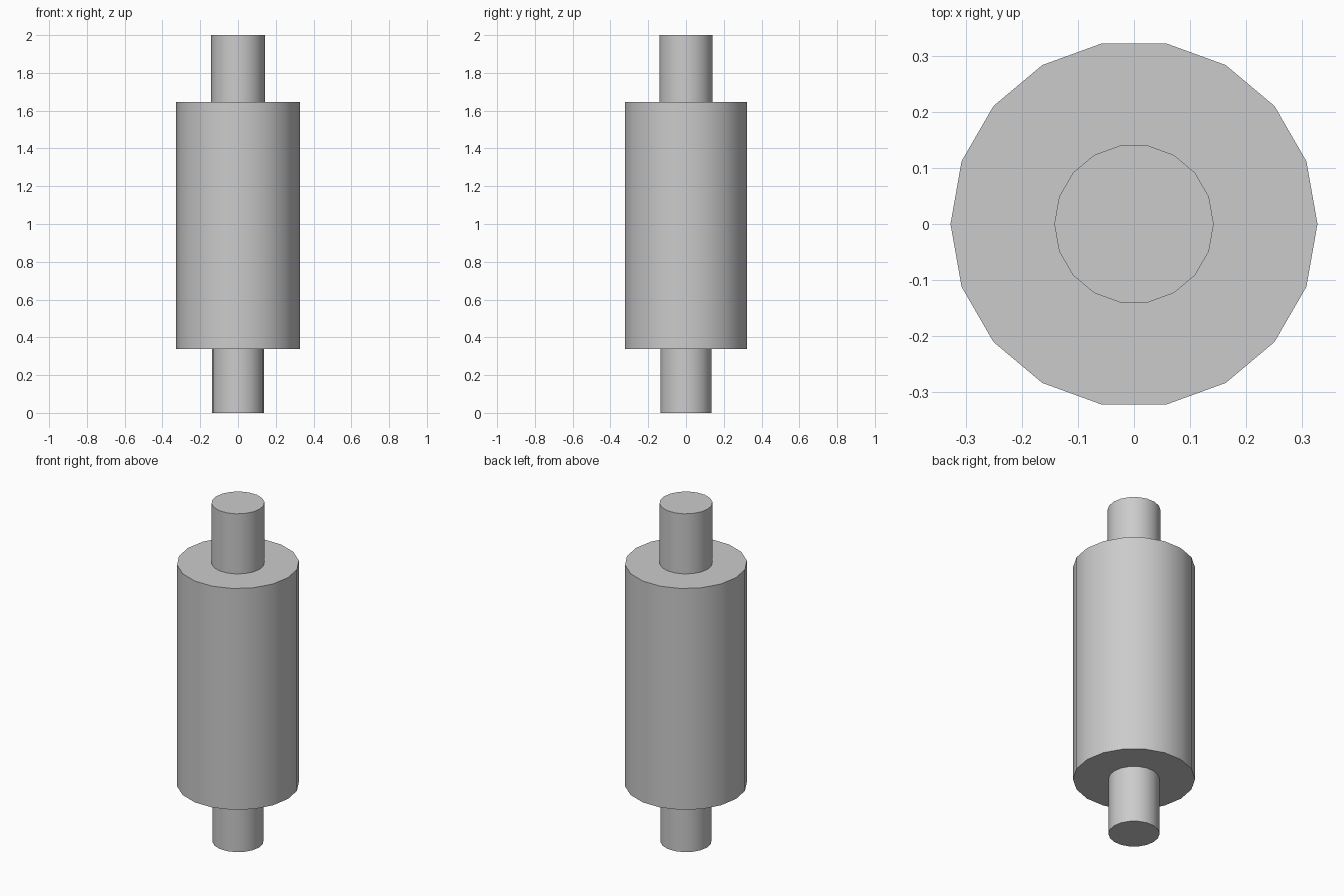
import bpy
import math

cube = bpy.data.objects.get("Cube")
if cube:
    bpy.data.objects.remove(cube, do_unlink=True)

# One plain grey for the whole model
GREY = (0.6, 0.6, 0.6, 1.0)
grey = bpy.data.materials.new("plain_grey")
grey.use_nodes = True
grey.diffuse_color = GREY
grey.node_tree.nodes["Principled BSDF"].inputs["Base Color"].default_value = GREY

SIDES = 18


def drum(name, radius, bottom, top):
    """Upright smooth-sided cylinder with a corner on the x axis."""
    bpy.ops.mesh.primitive_cylinder_add(
        vertices=SIDES, radius=radius, depth=top - bottom,
        location=(0, 0, (bottom + top) / 2), rotation=(0, 0, math.pi / 2))
    part = bpy.context.object
    part.name = name
    part.data.materials.append(grey)
    bpy.ops.object.shade_smooth_by_angle(angle=math.radians(30))
    return part


# Wide body between two thin end shafts, slightly sunk into it
drum("body", 0.327, 0.338, 1.645)
drum("lower_shaft", 0.137, 0.0, 0.35)
drum("upper_shaft", 0.142, 1.63, 2.0)
